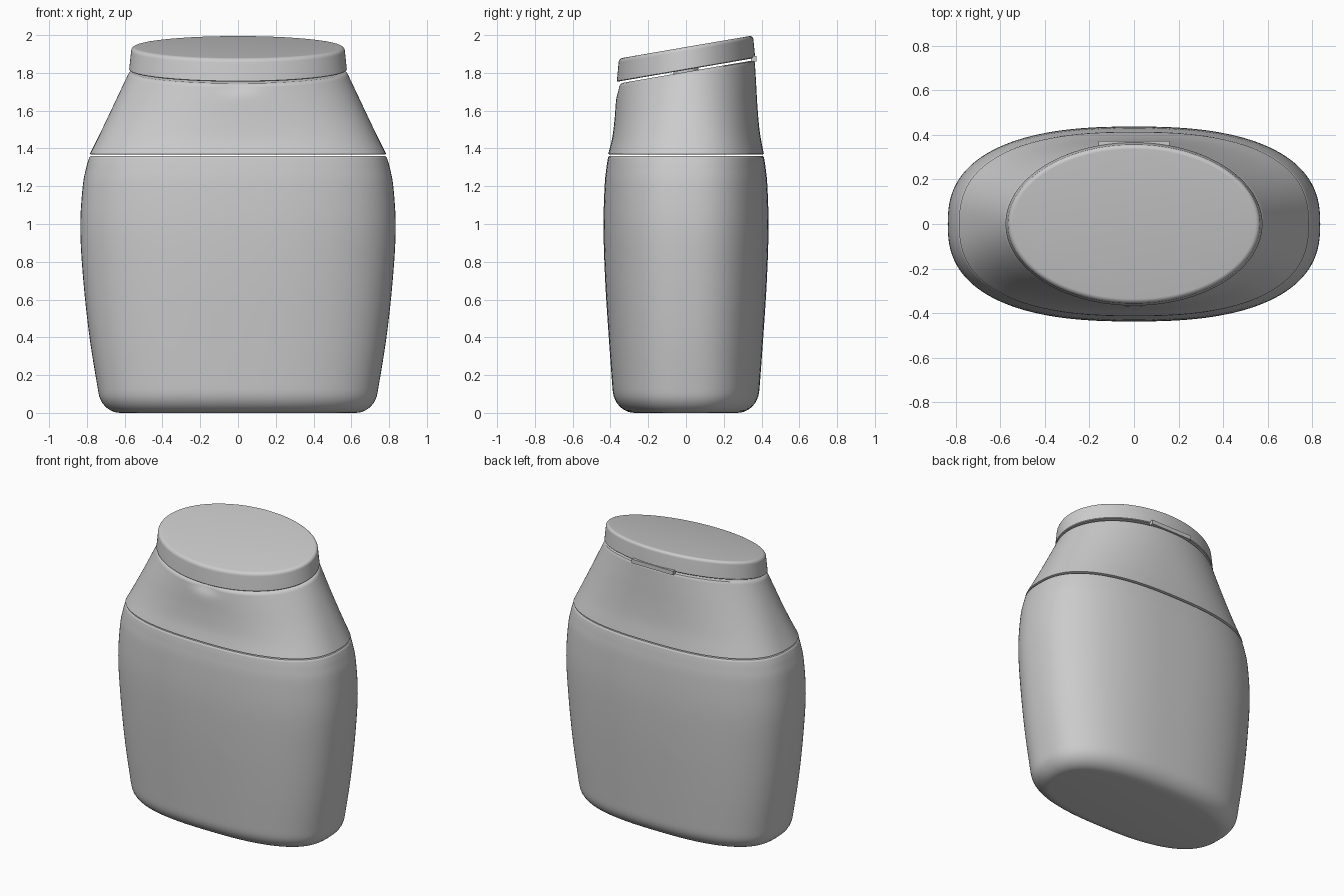
import bpy, bmesh, math
from mathutils import Vector

if "Cube" in bpy.data.objects:
    bpy.data.objects.remove(bpy.data.objects["Cube"])

SEG = 128
TILT = 0.172  # slope of the lid plane (z per y)


def spline(rows, steps):
    """Catmull-Rom interpolation of profile rows."""
    pts = [rows[0]] + rows + [rows[-1]]
    out = []
    for i in range(1, len(pts) - 2):
        p = [Vector(r) for r in pts[i - 1:i + 3]]
        for s in range(steps):
            t = s / steps
            out.append(tuple(0.5 * (2 * p[1] + (p[2] - p[0]) * t
                       + (2 * p[0] - 5 * p[1] + 4 * p[2] - p[3]) * t * t
                       + (3 * p[1] - p[0] - 3 * p[2] + p[3]) * t ** 3)))
    out.append(tuple(rows[-1]))
    return out


def loft(name, rows, deform=None):
    """Closed loft through rings: (z, half width, half depth, exponent, tilt)."""
    bm = bmesh.new()
    rings = []
    for z, a, b, n, k in rows:
        ring = []
        for i in range(SEG):
            t = 2 * math.pi * i / SEG
            c, s = math.cos(t), math.sin(t)
            x = math.copysign(a * abs(c) ** (2 / n), c)
            y = math.copysign(b * abs(s) ** (2 / n), s)
            co = Vector((x, y, z + k * y))
            ring.append(bm.verts.new(deform(co) if deform else co))
        rings.append(ring)
    for r0, r1 in zip(rings, rings[1:]):
        for i in range(SEG):
            j = (i + 1) % SEG
            bm.faces.new((r0[i], r0[j], r1[j], r1[i]))
    bm.faces.new(rings[0][::-1])
    bm.faces.new(rings[-1])
    return finish(name, bm)


def finish(name, bm):
    bmesh.ops.recalc_face_normals(bm, faces=bm.faces)
    me = bpy.data.meshes.new(name)
    bm.to_mesh(me)
    bm.free()
    ob = bpy.data.objects.new(name, me)
    bpy.context.collection.objects.link(ob)
    bpy.context.view_layer.objects.active = ob
    ob.select_set(True)
    bpy.ops.object.shade_smooth_by_angle(angle=math.radians(35))
    ob.select_set(False)
    return ob


# Bottle body: rounded base corner, then a bulging wall
R = 0.125
base = [(R * (1 - math.cos(t)), 0.622 + 0.118 * math.sin(t), 0.27 + 0.118 * math.sin(t), 2.6, 0)
        for t in [math.pi / 2 * i / 10 for i in range(10)]]
wall = spline([(0.125, 0.742, 0.389, 2.6, 0), (0.4, 0.786, 0.409, 2.55, 0),
               (0.7, 0.819, 0.428, 2.5, 0), (0.98, 0.835, 0.437, 2.5, 0),
               (1.2, 0.822, 0.431, 2.5, 0), (1.30, 0.803, 0.421, 2.5, 0),
               (1.352, 0.788, 0.413, 2.5, 0)], 6)
loft("bottle_body", base + wall + [(1.36, 0.78, 0.406, 2.5, 0)])


# Shoulder with a thumb dimple at the front, under the lid
def dimple(co):
    if co.y < 0:
        d = (co.x / 0.09) ** 2 + ((co.z - 1.735) / 0.04) ** 2
        co.y += 0.022 * math.exp(-d)
    return co


shoulder = spline([(1.371, 0.784, 0.412, 2.5, 0), (1.47, 0.735, 0.391, 2.4, 0.04),
                   (1.58, 0.682, 0.379, 2.25, 0.085), (1.70, 0.625, 0.371, 2.1, 0.13),
                   (1.79, 0.582, 0.365, 2.0, TILT)], 8)
loft("shoulder", [(1.369, 0.78, 0.408, 2.5, 0)] + shoulder
     + [(1.800, 0.575, 0.360, 2, TILT), (1.805, 0.565, 0.350, 2, TILT)], dimple)

# Slanted oval lid with a softened rim
r = 0.022
rim = [(1.937 - r + r * math.sin(t), 0.566 - r + r * math.cos(t),
        0.357 - r + r * math.cos(t), 2, TILT)
       for t in [math.pi / 2 * i / 6 for i in range(7)]]
loft("lid", [(1.816, 0.572, 0.362, 2, TILT), (1.82, 0.576, 0.366, 2, TILT)] + rim)

# Small pouring spout bridging the gap beneath the lid
loft("spout", [(1.80, 0.065, 0.065, 2, TILT), (1.82, 0.065, 0.065, 2, TILT)])

# Hinge strip at the back
bm = bmesh.new()
bmesh.ops.create_cube(bm, size=1)
for v in bm.verts:
    v.co = Vector((v.co.x * 0.32, 0.358 + v.co.y * 0.03, 1.875 + v.co.z * 0.028))
finish("hinge", bm)
